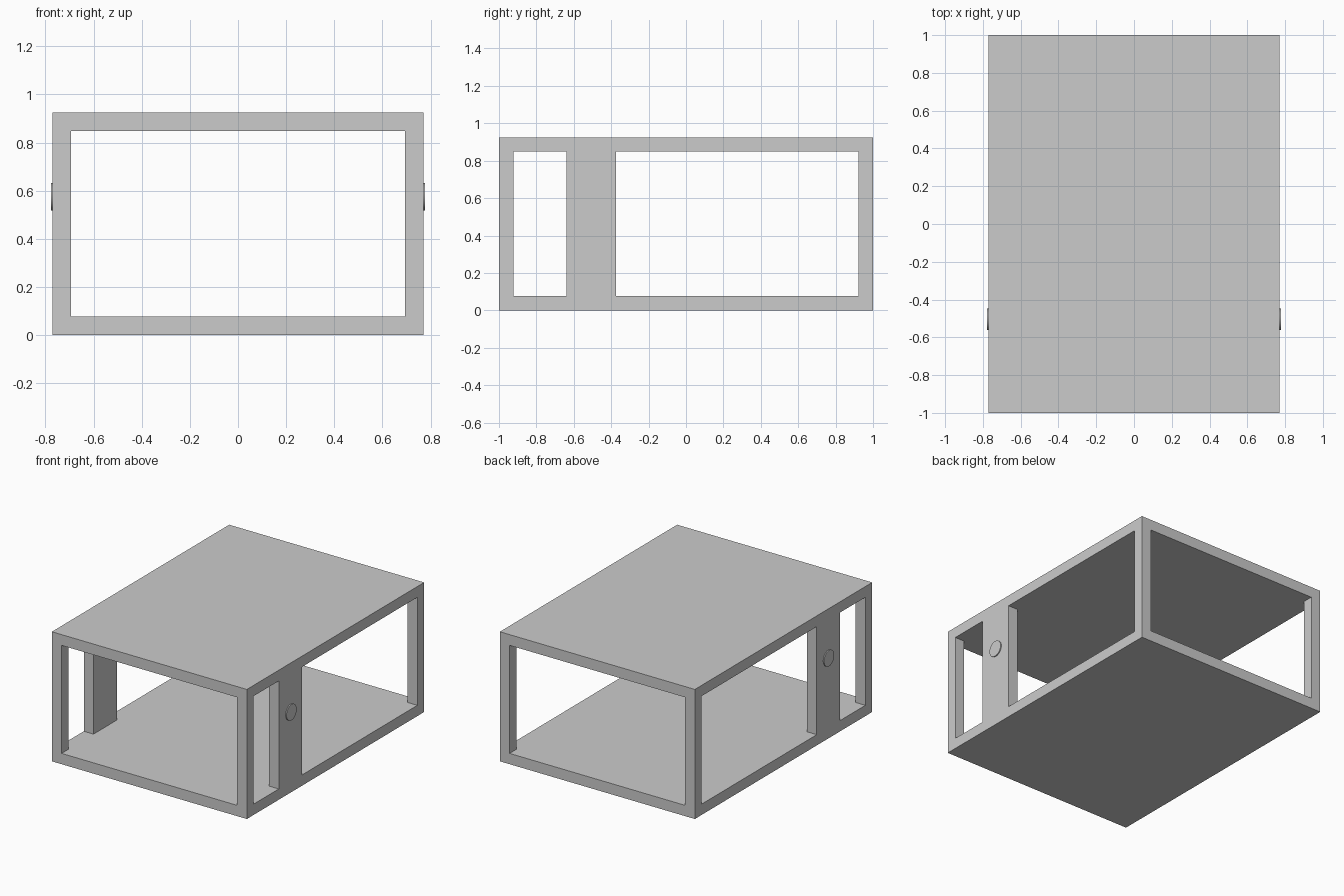
import bpy
import math

if "Cube" in bpy.data.objects:
    bpy.data.objects.remove(bpy.data.objects["Cube"], do_unlink=True)

# Overall size and wall thickness
HALF_X, HALF_Y, HEIGHT, WALL = 0.77, 1.0, 0.925, 0.077
BAND_FRONT, BAND_BACK = -0.64, -0.375

grey = bpy.data.materials.new("light_grey")
grey.use_nodes = True
colour = (0.6, 0.6, 0.6, 1)
grey.diffuse_color = colour
grey.node_tree.nodes["Principled BSDF"].inputs["Base Color"].default_value = colour


def box(name, x, y, z):
    """Box spanning the given (low, high) ranges."""
    spans = (x, y, z)
    bpy.ops.mesh.primitive_cube_add(size=1, location=[(a + b) / 2 for a, b in spans])
    ob = bpy.context.object
    ob.name = name
    ob.scale = [b - a for a, b in spans]
    bpy.ops.object.transform_apply(location=True, rotation=False, scale=True)
    ob.data.materials.append(grey)
    return ob


def cut(target, cutter):
    """Subtract the cutter from the target, then discard it."""
    cutter.hide_render = True
    mod = target.modifiers.new("opening", 'BOOLEAN')
    mod.operation = 'DIFFERENCE'
    mod.solver = 'EXACT'
    mod.object = cutter
    bpy.context.view_layer.objects.active = target
    bpy.ops.object.modifier_apply(modifier=mod.name)
    bpy.data.objects.remove(cutter, do_unlink=True)


# Open housing: one tunnel front to back, two windows through both sides
housing = box("housing", (-HALF_X, HALF_X), (-HALF_Y, HALF_Y), (0, HEIGHT))
inner_z = (WALL, HEIGHT - WALL)
cut(housing, box("tunnel_cutter", (WALL - HALF_X, HALF_X - WALL), (-2, 2), inner_z))
for y_range in ((WALL - HALF_Y, BAND_FRONT), (BAND_BACK, HALF_Y - WALL)):
    cut(housing, box("window_cutter", (-2, 2), y_range, inner_z))

# Thin round button on each side band
for side, name in ((1, "left_button"), (-1, "right_button")):
    bpy.ops.mesh.primitive_cylinder_add(
        vertices=48, radius=0.057, depth=0.016,
        location=(side * (HALF_X - 0.001), -0.505, 0.575),
        rotation=(0, side * math.pi / 2, 0))
    button = bpy.context.object
    button.name = name
    button.data.materials.append(grey)
    bpy.ops.object.shade_smooth_by_angle()
